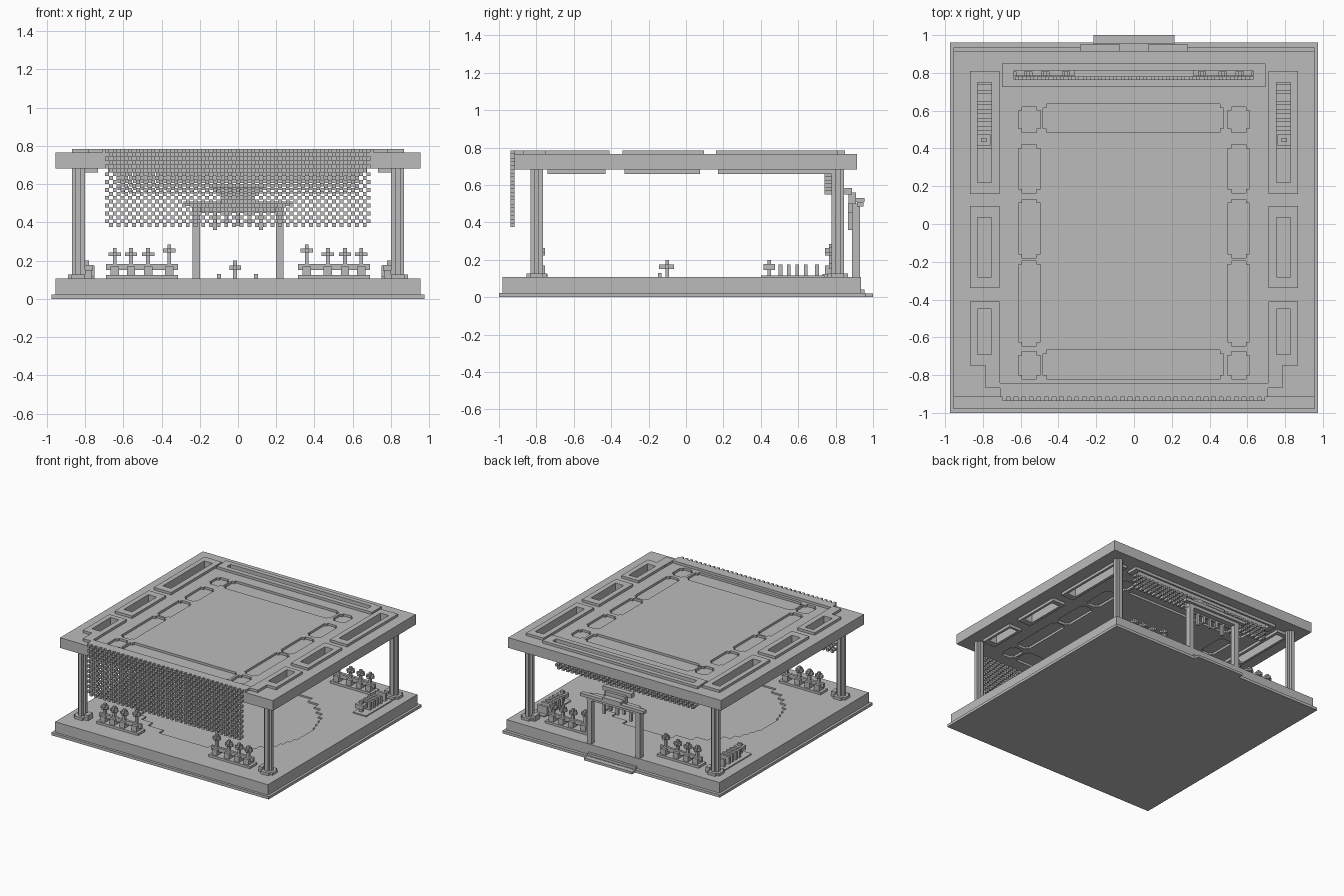
import bpy, bmesh, math

cube = bpy.data.objects.get("Cube")
if cube:
    bpy.data.objects.remove(cube)

stone = bpy.data.materials.new("grey_stone")
stone.use_nodes = True
colour = (0.5, 0.5, 0.5, 1)
stone.diffuse_color = colour
stone.node_tree.nodes["Principled BSDF"].inputs["Base Color"].default_value = colour

FLOOR, SOFFIT, TOP, CAP = 0.107, 0.682, 0.765, 0.785
CELL = 0.02


def prism(bm, points, z0, z1):
    """Extrude a flat outline between two heights."""
    low = [bm.verts.new((x, y, z0)) for x, y in points]
    high = [bm.verts.new((x, y, z1)) for x, y in points]
    bm.faces.new(low[::-1])
    bm.faces.new(high)
    n = len(points)
    for i in range(n):
        j = (i + 1) % n
        bm.faces.new((low[i], low[j], high[j], high[i]))


def box(bm, x0, x1, y0, y1, z0, z1):
    prism(bm, [(x0, y0), (x1, y0), (x1, y1), (x0, y1)], z0, z1)


def finish(name, bm):
    bmesh.ops.recalc_face_normals(bm, faces=bm.faces)
    mesh = bpy.data.meshes.new(name)
    bm.to_mesh(mesh)
    bm.free()
    mesh.materials.append(stone)
    ob = bpy.data.objects.new(name, mesh)
    bpy.context.scene.collection.objects.link(ob)
    return ob


def boxes(name, *items):
    bm = bmesh.new()
    for b in items:
        box(bm, *b)
    return finish(name, bm)


def cut(target, cutter):
    cutter.hide_render = True
    cutter.hide_viewport = True
    cutter.display_type = 'WIRE'
    mod = target.modifiers.new("cut", 'BOOLEAN')
    mod.operation = 'DIFFERENCE'
    mod.solver = 'EXACT'
    mod.object = cutter


def ring(bm, outer, inner, z0, z1):
    """Rectangular frame, rectangles given as x0, x1, y0, y1."""
    a, b, c, d = outer
    e, f, g, h = inner
    box(bm, a, b, c, g, z0, z1)
    box(bm, a, b, h, d, z0, z1)
    box(bm, a, e, g, h, z0, z1)
    box(bm, f, b, g, h, z0, z1)


def notched(x0, x1, y0, y1, n=0.02):
    """Rectangle outline with one square step at each corner."""
    return [(x0 + n, y0), (x1 - n, y0), (x1 - n, y0 + n), (x1, y0 + n),
            (x1, y1 - n), (x1 - n, y1 - n), (x1 - n, y1), (x0 + n, y1),
            (x0 + n, y1 - n), (x0, y1 - n), (x0, y0 + n), (x0 + n, y0 + n)]


# Base and entrance steps
boxes("plinth", (-0.975, 0.975, -1, 0.96, 0, 0.022))
base = boxes("base_floor", (-0.955, 0.955, -0.98, 0.935, 0.022, FLOOR))
boxes("entrance_steps", (-0.215, 0.215, 0.96, 1, 0, 0.02),
      (-0.215, 0.215, 0.935, 0.955, 0.022, 0.042))

# Sunken pond with a stepped outline
right = []
rows = 20
for i in range(rows):
    t0, t1 = -1 + 2 * i / rows, -1 + 2 * (i + 1) / rows
    half = round(0.69 * math.sqrt(1 - ((t0 + t1) / 2) ** 2) / CELL) * CELL
    right += [(half, -0.1 + 0.6 * t0), (half, -0.1 + 0.6 * t1)]
bm = bmesh.new()
prism(bm, right + [(-x, y) for x, y in reversed(right)], FLOOR - 0.012, FLOOR + 0.05)
cut(base, finish("pond_cutter", bm))

# Pond centrepiece
boxes("pond_flower", (-0.025, -0.005, -0.11, -0.09, 0.09, 0.2),
      (-0.045, 0.015, -0.11, -0.09, 0.15, 0.175),
      (-0.025, -0.005, -0.145, -0.065, 0.15, 0.175),
      (-0.11, -0.09, -0.15, -0.13, 0.09, 0.13),
      (0.085, 0.105, -0.15, -0.13, 0.09, 0.13))

# Roof slab with light wells and shallow panels
roof = boxes("roof_slab", (-0.955, 0.955, -0.917, 0.915, SOFFIT, TOP))
wells = [((-0.7, 0.695, 0.725, 0.85), (-0.635, 0.63, 0.765, 0.812))]
for s in (-1, 1):
    xo, xi = sorted((s * 0.712, s * 0.868)), sorted((s * 0.755, s * 0.828))
    for y0, y1 in ((0.16, 0.81), (-0.34, 0.095), (-0.75, -0.41)):
        wells.append(((*xo, y0, y1), (*xi, y0 + 0.06, y1 - 0.06 if y1 > 0 else y1 - 0.04)))
bm, holes = bmesh.new(), bmesh.new()
for outer, inner in wells:
    ring(bm, outer, inner, TOP, CAP)
    a, b, c, d = outer
    ring(bm, (a + 0.02, b - 0.02, c + 0.01, d - 0.02), inner, SOFFIT - 0.022, SOFFIT)
    box(holes, *inner, SOFFIT - 0.05, CAP + 0.05)
finish("light_well_frames", bm)
cut(roof, finish("light_well_cutter", holes))

panels = [(-0.483, 0.475, 0.485, 0.635), (-0.483, 0.475, -0.82, -0.668)]
for s in (-1, 1):
    x0, x1 = sorted((s * 0.495, s * 0.612))
    for y0, y1 in ((0.485, 0.62), (0.165, 0.42), (-0.18, 0.13), (-0.645, -0.195),
                   (-0.82, -0.675)):
        panels.append((x0, x1, y0, y1))
bm = bmesh.new()
for p in panels:
    prism(bm, notched(*p), TOP - 0.018, TOP + 0.05)
    prism(bm, notched(*p), SOFFIT - 0.05, SOFFIT + 0.018)
cut(roof, finish("panel_cutter", bm))

# Raised trim joining the front edge to the side frames
boxes("front_roof_trim", (-0.71, 0.71, -0.917, -0.842, TOP, CAP),
      *[(*sorted((s * 0.71, s * 0.785)), -0.868, -0.75, TOP, CAP) for s in (-1, 1)])


def lattice(name, x0, x1, z0, z1, y0, y1):
    """Checkerboard screen of small blocks."""
    nx, nz = round((x1 - x0) / CELL), round((z1 - z0) / CELL)
    w, h = (x1 - x0) / nx, (z1 - z0) / nz
    bm = bmesh.new()
    for i in range(nx):
        for k in range(nz):
            if (i + k) % 2 == 0:
                x, z = x0 + i * w, z1 - k * h
                box(bm, x, x + w, y0, y1, z - h, z)
    return finish(name, bm)


lattice("front_lattice", -0.695, 0.693, 0.375, CAP, -0.938, -0.917)
lattice("back_lattice", -0.63, 0.63, 0.55, 0.662, 0.74, 0.78)

# Columns with cross section and stepped feet
for sx, side in ((-1, "right"), (1, "left")):
    for cy, end in ((-0.798, "front"), (0.812, "back")):
        cx = sx * 0.835
        bm = bmesh.new()
        prism(bm, notched(cx - 0.034, cx + 0.034, cy - 0.033, cy + 0.033), FLOOR, SOFFIT)
        finish(f"{end}_{side}_column", bm)
        boxes(f"{end}_{side}_column_foot",
              (cx - 0.055, cx + 0.055, cy - 0.033, cy + 0.033, FLOOR, 0.128),
              (cx - 0.035, cx + 0.035, cy - 0.055, cy + 0.055, FLOOR, 0.128),
              (*sorted((sx * 0.765, sx * 0.8)), cy - 0.03, cy + 0.03, FLOOR, 0.15))


def planter(name, xs, cy):
    """Row of cross-shaped flowers on a low bed along x."""
    x0, x1 = min(xs) - 0.045, max(xs) + 0.045
    parts = [(x0, x1, cy - 0.045, cy + 0.045, FLOOR, 0.125),
             (x0, x1, cy - 0.01, cy + 0.01, 0.15, 0.182)]
    for i, x in enumerate(xs):
        top = 0.285 if abs(x) < 0.4 else 0.265
        parts += [(x - 0.01, x + 0.01, cy - 0.01, cy + 0.01, FLOOR, top),
                  (x - 0.032, x + 0.032, cy - 0.01, cy + 0.01, top - 0.042, top - 0.022),
                  (x - 0.01, x + 0.01, cy - 0.032, cy + 0.032, top - 0.042, top - 0.022),
                  (x - 0.022, x + 0.022, cy - 0.032, cy + 0.032, 0.125, 0.17)]
    boxes(name, *parts)


for s, side in ((-1, "right"), (1, "left")):
    xs = [s * v for v in (0.645, 0.56, 0.47, 0.36)]
    planter(f"front_{side}_planter", xs, -0.785)
    planter(f"back_{side}_planter", xs, 0.775)
    # Side bed of upright shoots with one flower
    parts = [(*sorted((s * 0.75, s * 0.87)), 0.4, 0.74, FLOOR, 0.116)]
    for y in (0.505, 0.55, 0.595, 0.64, 0.7):
        parts += [(*sorted((s * 0.75, s * 0.84)), y - 0.01, y + 0.01, FLOOR, 0.175)]
    parts += [(*sorted((s * 0.78, s * 0.81)), 0.435, 0.455, FLOOR, 0.2),
              (*sorted((s * 0.76, s * 0.83)), 0.415, 0.475, 0.145, 0.178)]
    boxes(f"{side}_side_planter", *parts)

# Entrance gate at the back with hanging pendants
for s, side in ((-1, "right"), (1, "left")):
    boxes(f"{side}_gate_post", (*sorted((s * 0.198, s * 0.238)), 0.887, 0.93, FLOOR, 0.46))
boxes("gate_lintel", (-0.24, 0.24, 0.887, 0.93, 0.46, 0.5),
      (-0.285, 0.285, 0.915, 0.95, 0.485, 0.51))
boxes("gate_crest", (-0.09, 0.09, 0.87, 0.91, 0.5, 0.56),
      (-0.13, 0.13, 0.847, 0.887, 0.55, 0.585),
      (-0.08, 0.08, 0.91, 0.955, 0.51, 0.53))
boxes("gate_pendants",
      *[(x - 0.01, x + 0.01, 0.867, 0.887, z, 0.5)
        for x, z in zip((-0.12, -0.06, 0, 0.06, 0.12), (0.36, 0.4, 0.38, 0.4, 0.36))],
      (-0.2, 0.2, 0.867, 0.887, 0.45, 0.5))
